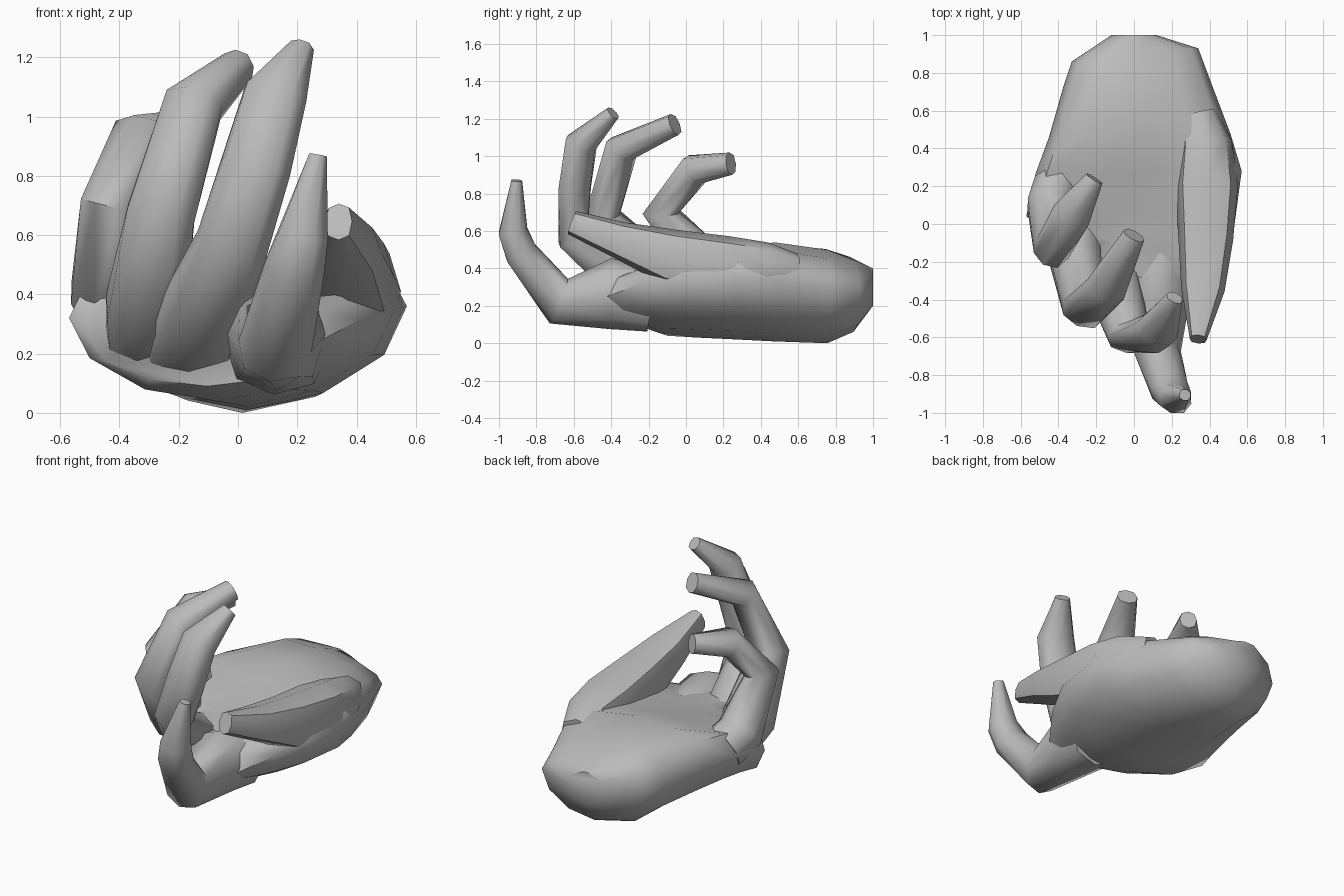
import bpy, bmesh, math
from mathutils import Vector

cube = bpy.data.objects.get("Cube")
if cube:
    bpy.data.objects.remove(cube, do_unlink=True)

skin = bpy.data.materials.new("plain grey")
skin.use_nodes = True
GREY = (0.5, 0.5, 0.5, 1)
skin.diffuse_color = GREY
skin.node_tree.nodes["Principled BSDF"].inputs["Base Color"].default_value = GREY


def loft(name, rings, angle):
    """Skin a list of equal rings and cap both ends."""
    bm = bmesh.new()
    loops = [[bm.verts.new(p) for p in ring] for ring in rings]
    count = len(loops[0])
    for a, b in zip(loops, loops[1:]):
        for i in range(count):
            j = (i + 1) % count
            bm.faces.new((a[i], a[j], b[j], b[i]))
    bm.faces.new(loops[0])
    bm.faces.new(loops[-1])
    bmesh.ops.recalc_face_normals(bm, faces=bm.faces)
    mesh = bpy.data.meshes.new(name)
    bm.to_mesh(mesh)
    bm.free()
    mesh.materials.append(skin)
    obj = bpy.data.objects.new(name, mesh)
    bpy.context.collection.objects.link(obj)
    bpy.ops.object.select_all(action='DESELECT')
    obj.select_set(True)
    bpy.context.view_layer.objects.active = obj
    bpy.ops.object.shade_smooth_by_angle(angle=math.radians(angle))


def squashed(t, power):
    """Unit circle point; a power below one makes it squarer."""
    c, s = math.cos(t), math.sin(t)
    return math.copysign(abs(c) ** power, c), math.copysign(abs(s) ** power, s)


def palm_ring(y_l, y_r, x_l, x_r, z_low, z_side, z_top_l, z_top_r, dip):
    """Slanted cross-section with a round back and a hollow in its upper side."""
    ring = []
    for i in range(12):
        c, s = squashed(math.tau * i / 12, 0.8 if i < 6 else 1.05)
        f = (c + 1) / 2
        x = x_l + (x_r - x_l) * f
        y = y_l + (y_r - y_l) * f
        top = z_top_l + (z_top_r - z_top_l) * f
        z = z_side + s * ((top - z_side) if s > 0 else (z_side - z_low))
        if s > 0.85:
            z -= dip
        ring.append((x, y, z))
    return ring


def finger(name, path, across, power=0.85, sides=8):
    """Path items: centre x, y, z, half width, half depth."""
    centres = [Vector(p[:3]) for p in path]
    rings = []
    for i, (x, y, z, w, d) in enumerate(path):
        before = centres[max(i - 1, 0)]
        after = centres[min(i + 1, len(path) - 1)]
        if 0 < i < len(path) - 1:
            along = (centres[i] - before).normalized() + (after - centres[i]).normalized()
        else:
            along = after - before
        along.normalize()
        side = Vector(across)
        side = (side - along * side.dot(along)).normalized()
        up = along.cross(side)
        ring = []
        for k in range(sides):
            c, s = squashed(math.tau * k / sides, power)
            ring.append(centres[i] + side * w * c + up * d * s)
        rings.append(ring)
    loft(name, rings, 55)


# Palm from the closed wrist to the slanted knuckle line
palm = [
    (1.0, 1.0, -.12, .12, .2, .3, .42, .38, 0),
    (.86, .93, -.33, .34, .06, .3, .51, .38, 0),
    (.74, .77, -.37, .4, .0, .3, .55, .45, 0),
    (.46, .48, -.45, .51, .01, .33, .6, .54, .03),
    (.27, .28, -.52, .57, .02, .36, .57, .55, .07),
    (.15, -.02, -.55, .53, .03, .35, .54, .53, .08),
    (.04, -.24, -.57, .42, .04, .32, .52, .46, .07),
    (.0, -.42, -.5, .29, .09, .25, .48, .4, .02),
]
loft("palm", [palm_ring(*r) for r in palm], 60)

# Thumb with its fleshy base
finger("thumb", [
    (.34, .58, .36, .1, .12),
    (.38, .42, .38, .14, .16),
    (.385, .2, .41, .165, .165),
    (.38, -.08, .46, .145, .15),
    (.365, -.35, .55, .115, .1),
    (.34, -.61, .645, .045, .065),
], (1, 0, 0), power=0.75)

# Four curled fingers
finger("index_finger", [
    (.13, -.18, .23, .18, .17),
    (.13, -.4, .265, .165, .19),
    (.125, -.68, .225, .125, .13),
    (.19, -.88, .48, .105, .09),
    (.22, -.925, .6, .09, .08),
    (.27, -.905, .87, .032, .03),
], (.9, -.3, 0))

finger("middle_finger", [
    (-.17, .0, .22, .17, .13),
    (-.13, -.27, .31, .16, .14),
    (-.02, -.605, .57, .125, .085),
    (.06, -.595, .83, .125, .085),
    (.125, -.56, 1.07, .115, .085),
    (.215, -.39, 1.23, .045, .04),
], (.9, -.25, 0))

finger("ring_finger", [
    (-.31, .04, .26, .14, .13),
    (-.31, -.18, .37, .14, .15),
    (-.26, -.45, .67, .125, .1),
    (-.15, -.345, 1.04, .11, .085),
    (.0, -.06, 1.17, .06, .06),
], (.85, -.4, 0))

finger("little_finger", [
    (-.41, .22, .36, .12, .13),
    (-.44, .1, .42, .13, .13),
    (-.43, -.13, .7, .1, .1),
    (-.33, .05, .93, .105, .085),
    (-.21, .24, .96, .05, .06),
], (.82, -.5, 0))
